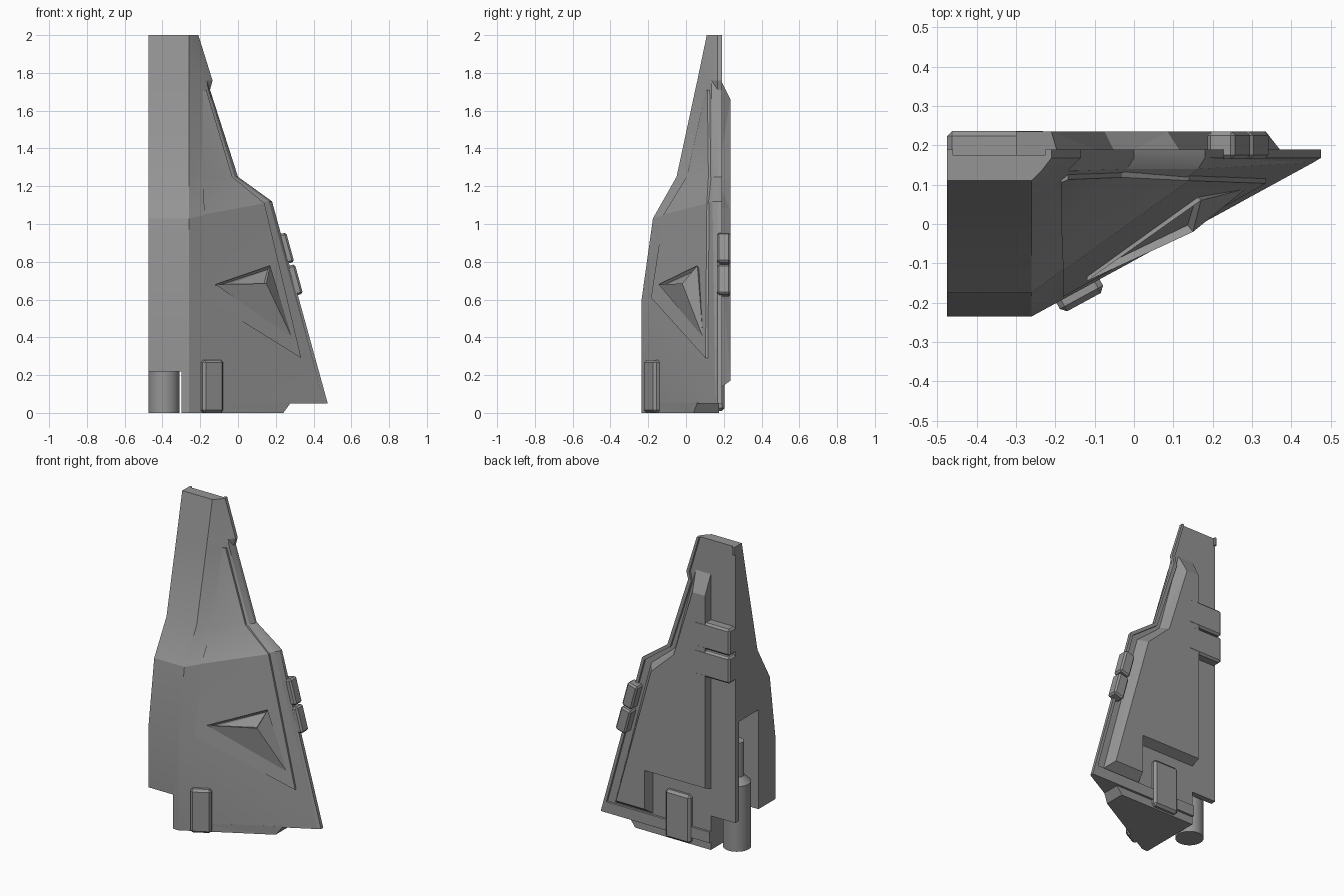
import bpy, bmesh, math
from mathutils import Vector
from mathutils.bvhtree import BVHTree

if "Cube" in bpy.data.objects:
    bpy.data.objects.remove(bpy.data.objects["Cube"])


def make(name, verts, faces):
    bm = bmesh.new()
    vs = [bm.verts.new(v) for v in verts]
    for f in faces:
        bm.faces.new([vs[i] for i in f])
    bmesh.ops.remove_doubles(bm, verts=bm.verts, dist=1e-4)
    bmesh.ops.dissolve_degenerate(bm, dist=1e-4, edges=bm.edges)
    bmesh.ops.triangulate(bm, faces=[f for f in bm.faces if len(f.verts) == 4])
    bmesh.ops.recalc_face_normals(bm, faces=bm.faces)
    me = bpy.data.meshes.new(name)
    bm.to_mesh(me)
    bm.free()
    ob = bpy.data.objects.new(name, me)
    bpy.context.collection.objects.link(ob)
    return ob


def loft(name, rows):
    n = len(rows[0])
    verts = [p for r in rows for p in r]
    faces = [(k * n + i, k * n + (i + 1) % n, (k + 1) * n + (i + 1) % n, (k + 1) * n + i)
             for k in range(len(rows) - 1) for i in range(n)]
    faces += [tuple(range(n)), tuple(range(len(verts) - n, len(verts)))]
    return make(name, verts, faces)


def plate(name, outline, y0, y1, top=None):
    return loft(name, [[(x, y0, z) for x, z in outline],
                       [(x, y1, z) for x, z in (top or outline)]])


def box(name, lo, hi, bevel=0.0, rot=(0, 0, 0)):
    lo, hi = Vector(lo), Vector(hi)
    bpy.ops.mesh.primitive_cube_add(size=1, location=(lo + hi) / 2, rotation=rot)
    ob = bpy.context.object
    ob.name = name
    ob.scale = hi - lo
    bpy.ops.object.transform_apply(location=False, rotation=False, scale=True)
    if bevel:
        m = ob.modifiers.new("bevel", 'BEVEL')
        m.width, m.segments = bevel, 1
    return ob


def cut(ob, cutter):
    m = ob.modifiers.new("cut", 'BOOLEAN')
    m.operation, m.object, m.solver = 'DIFFERENCE', cutter, 'EXACT'
    cutter.hide_render = True
    bpy.context.view_layer.objects.active = ob
    bpy.ops.object.modifier_apply(modifier=m.name)
    bpy.data.objects.remove(cutter)


def smooth(ob, angle):
    bpy.ops.object.select_all(action='DESELECT')
    ob.select_set(True)
    bpy.context.view_layer.objects.active = ob
    bpy.ops.object.shade_smooth_by_angle(angle=math.radians(angle))


# Hull: rows of (spine height, spine y, edge height, facet edge x, facet edge y, rim x)
L, BACK, EDGE = -0.475, 0.19, 0.168
levels = [(2, .11, 2, -.235, .135, -.21), (1.76, .06, 1.76, -.168, .135, -.135),
          (1.71, .049, 1.71, -.156, .135, -.148), (1.25, -.05, 1.25, -.018, .14, 0),
          (1.03, -.175, 1.12, .163, .14, .18),
          (.6, -.235, .05, .457, .157, .475), (.05, -.235, .05, .457, .157, .475)]
hull = loft("hull", [[(L, y, z), (-.26, y, z), (xd, yd, ze), (xe, EDGE, ze), (xe, BACK, ze), (L, BACK, z)]
                     for z, y, ze, xd, yd, xe in levels])
bm = bmesh.new()
bm.from_mesh(hull.data)
tree = BVHTree.FromBMesh(bm)
bm.free()


def front_y(x, z):
    hit = tree.ray_cast(Vector((x, -2, z)), Vector((0, 1, 0)))[0]
    return hit.y if hit else EDGE


# Recessed back face with thin rim, side bay and raised lower-left edge
cut(hull, plate("recess_cutter", [(-.46, 2.1), (-.255, 2.1), (-.155, 1.76), (-.17, 1.70),
                                  (-.02, 1.24), (.165, 1.105), (.435, .12), (-.6, .12),
                                  (-.6, 1.95), (-.46, 1.95)], .176, .4))
cut(hull, box("bay_cutter", (-.6, -.06, -.1), (-.305, .14, .86)))
cut(hull, box("foot_cutter", (-.6, -.5, -.1), (-.3, .5, .22)))
smooth(hull, 20)

# Base block under the hull
loft("base_block", [[(-.3, -.235, z), (-.26, -.235, z), (x, y, z), (x, .175, z), (-.3, .175, z)]
                    for z, x, y in ((0, .24, .04), (.055, .28, .06))])

# Front armour panel following the hull surface
rows = []
for (xl, zl), (xr, zr) in [((-.185, 1.71), (-.168, 1.71)), ((-.185, 1.25), (-.03, 1.25)),
                           ((-.18, 1.05), (.14, 1.11)), ((-.18, .61), (.335, .29))]:
    yl, yr = front_y(xl, zl), front_y(xr, zr)
    rows.append([(xl, yl - .006, zl), (xr, yr - .012, zr), (xr, yr + .015, zr), (xl, yl + .015, zl)])
smooth(loft("front_panel", rows), 20)

# Wedge-shaped intake with sunken mouth
P, Q, R, T = (Vector(v) for v in ((-.12, -.145, .68), (.17, .06, .78), (.285, .09, .40), (.15, -.02, .685)))
inside = Vector((.12, .14, .62))
wedge = make("intake", [P, Q, R, T, inside],
             [(0, 3, 1), (0, 2, 3), (3, 2, 1), (0, 1, 4), (1, 2, 4), (2, 0, 4)])
bm = bmesh.new()
bm.from_mesh(wedge.data)
bm.faces.ensure_lookup_table()
mouth = max(bm.faces, key=lambda f: f.normal.z)
bmesh.ops.inset_individual(bm, faces=[mouth], thickness=.01, depth=0)
for v in mouth.verts:
    v.co -= mouth.normal * .02
bm.to_mesh(wedge.data)
bm.free()

# Raised back panel with chamfered sides
plate("back_panel",
      [(-.3, 1.80), (-.19, 1.80), (-.04, 1.24), (.13, 1.1), (.39, .12), (.11, .12), (.11, .39), (-.3, .39)],
      .165, .235,
      [(-.3, 1.66), (-.21, 1.66), (-.075, 1.22), (.085, 1.07), (.335, .17), (.13, .17), (.13, .42), (-.3, .42)])

# Hinge blocks on the back, clamps on the slanted edge
for i in range(2):
    z = 1.135 + i * .18
    box(f"hinge_block_{i}", (L, .15, z), (-.22, .236, z + .17), .012)
    zc = .70 + i * .168
    xc = .475 - (zc - .05) * .2757
    box(f"edge_clamp_{i}", (xc - .045, .165, zc - .081), (xc + .028, .235, zc + .081), .01,
        (0, math.radians(-15.4), 0))

# Lower fittings on back and front
box("rear_fitting", (-.17, .10, .01), (.01, .205, .32), .015)
box("front_fitting", (-.211, -.204, 0), (-.086, -.114, .28), .014, (0, 0, math.radians(28.5)))

# Thruster cylinder with thin rod
for name, r, z0, z1 in (("thruster", .083, 0, .42), ("thruster_rod", .042, .4, .68)):
    bpy.ops.mesh.primitive_cylinder_add(vertices=32, radius=r, depth=z1 - z0,
                                        location=(-.392, .04, (z0 + z1) / 2))
    bpy.context.object.name = name
    smooth(bpy.context.object, 30)
bpy.ops.mesh.primitive_cone_add(vertices=32, radius1=.083, radius2=.042, depth=.04,
                                location=(-.392, .04, .44))
bpy.context.object.name = "thruster_shoulder"
smooth(bpy.context.object, 30)

# Dark grey paint on every part
paint = bpy.data.materials.new("dark_grey")
paint.diffuse_color = (.3, .3, .3, 1)
paint.use_nodes = True
paint.node_tree.nodes["Principled BSDF"].inputs["Base Color"].default_value = paint.diffuse_color
for ob in bpy.data.objects:
    ob.data.materials.clear()
    ob.data.materials.append(paint)
